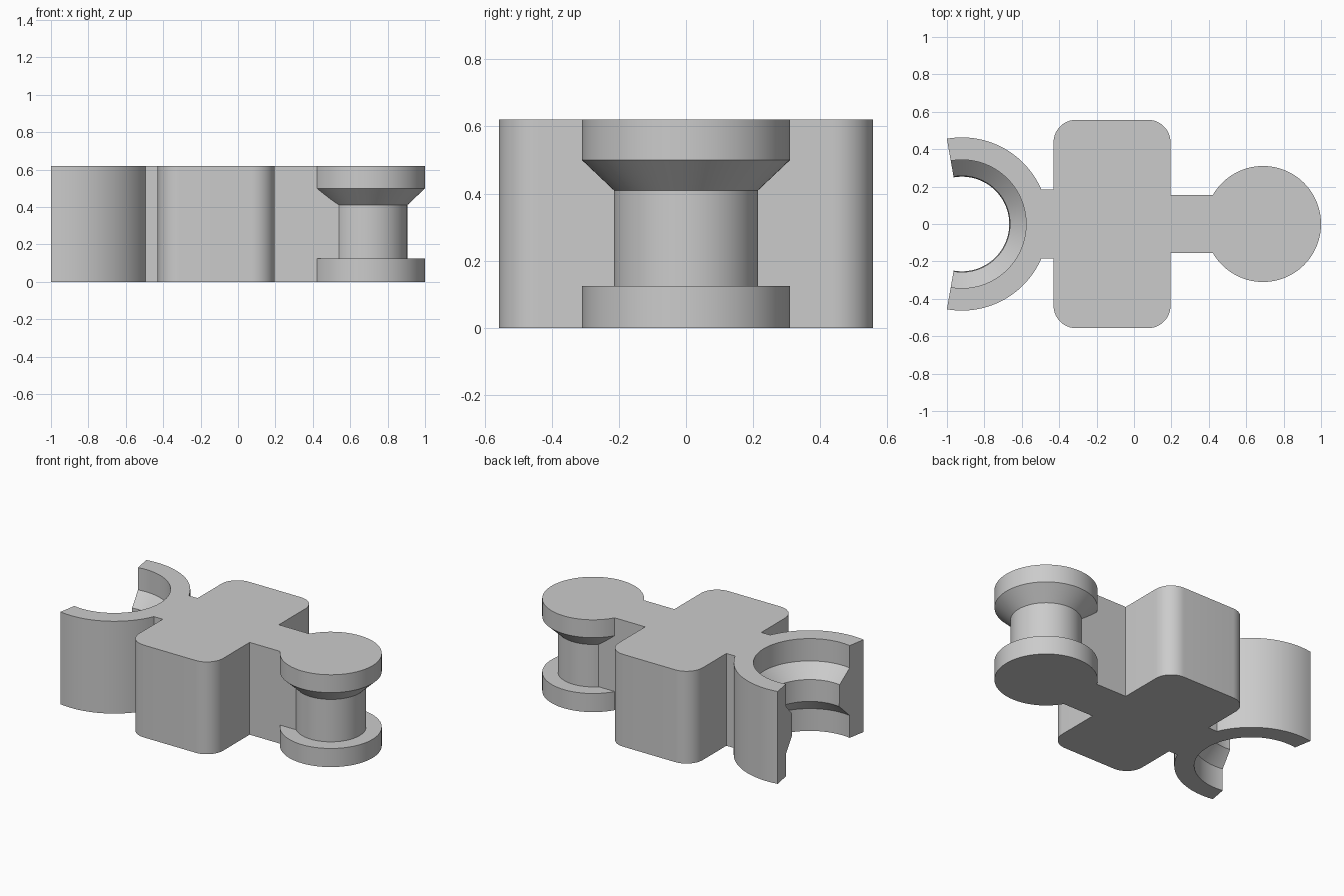
import bpy
import bmesh
from math import cos, sin, radians
from mathutils import Matrix

default = bpy.data.objects.get("Cube")
if default:
    bpy.data.objects.remove(default, do_unlink=True)

HEIGHT = 0.62

grey = bpy.data.materials.new("plain grey")
grey.use_nodes = True
colour = (0.6, 0.6, 0.6, 1)
grey.diffuse_color = colour
grey.node_tree.nodes["Principled BSDF"].inputs["Base Color"].default_value = colour


def finish(bm, name):
    """Turn a bmesh into a named object in the scene."""
    bmesh.ops.recalc_face_normals(bm, faces=bm.faces)
    mesh = bpy.data.meshes.new(name)
    bm.to_mesh(mesh)
    bm.free()
    mesh.materials.append(grey)
    obj = bpy.data.objects.new(name, mesh)
    bpy.context.collection.objects.link(obj)
    return obj


def block(name, x0, x1, half_depth, corner=0):
    """Full-height box with optionally rounded upright edges."""
    bm = bmesh.new()
    bmesh.ops.create_cube(bm, size=1)
    bm.transform(Matrix.Translation(((x0 + x1) / 2, 0, HEIGHT / 2))
                 @ Matrix.Diagonal((x1 - x0, 2 * half_depth, HEIGHT, 1)))
    if corner:
        upright = [e for e in bm.edges
                   if abs(e.verts[0].co.z - e.verts[1].co.z) > 0.1]
        bmesh.ops.bevel(bm, geom=upright, offset=corner, segments=12,
                        profile=0.5, affect='EDGES')
    return finish(bm, name)


def lathe(name, x, profile, reach=180, steps=96):
    """Turn a (radius, height) profile about an upright axis, from -reach to +reach."""
    full = reach == 180
    bm = bmesh.new()
    rings = []
    for i in range(steps if full else steps + 1):
        a = radians(-reach + 2 * reach * i / steps)
        rings.append([bm.verts.new((x + r * cos(a), r * sin(a), z)) for r, z in profile])
    n = len(profile)
    for i in range(steps):
        a, b = rings[i], rings[(i + 1) % len(rings)]
        for j in range(n - 1 if full else n):
            k = (j + 1) % n
            bm.faces.new((a[j], b[j], b[k], a[k]))
    if full:    # flat discs above and below
        bm.faces.new([ring[0] for ring in rings])
        bm.faces.new([ring[-1] for ring in rings])
    else:       # cut ends of the open ring
        bm.faces.new(rings[0])
        bm.faces.new(rings[-1])
    return finish(bm, name)


# Central body with rounded corners
body = block("connector_body", -0.43, 0.195, 0.557, corner=0.12)

# Necks to either side
pin_neck = block("pin_neck", 0.1, 0.6, 0.155)
socket_neck = block("socket_neck", -0.54, -0.3, 0.185)

# Spool-shaped pin
pin = lathe("pin", 0.69, [(0.31, 0), (0.31, 0.125), (0.215, 0.125), (0.215, 0.41),
                          (0.31, 0.5), (0.31, HEIGHT)])

# Open socket ring with a waisted bore
socket = lathe("socket", -0.92, [(0.463, 0), (0.463, HEIGHT), (0.343, HEIGHT), (0.343, 0.47),
                                 (0.257, 0.385), (0.253, 0.24), (0.343, 0.15), (0.343, 0)],
               reach=100)

# Fuse everything into one solid
bpy.context.view_layer.objects.active = body
for part in (pin_neck, socket_neck, pin, socket):
    join = body.modifiers.new("join " + part.name, 'BOOLEAN')
    join.operation = 'UNION'
    join.solver = 'EXACT'
    join.object = part
    bpy.ops.object.modifier_apply(modifier=join.name)
    bpy.data.objects.remove(part, do_unlink=True)

# Smooth the round walls, keep the rims crisp
bpy.ops.object.select_all(action='DESELECT')
body.select_set(True)
bpy.ops.object.shade_smooth_by_angle(angle=radians(30))
